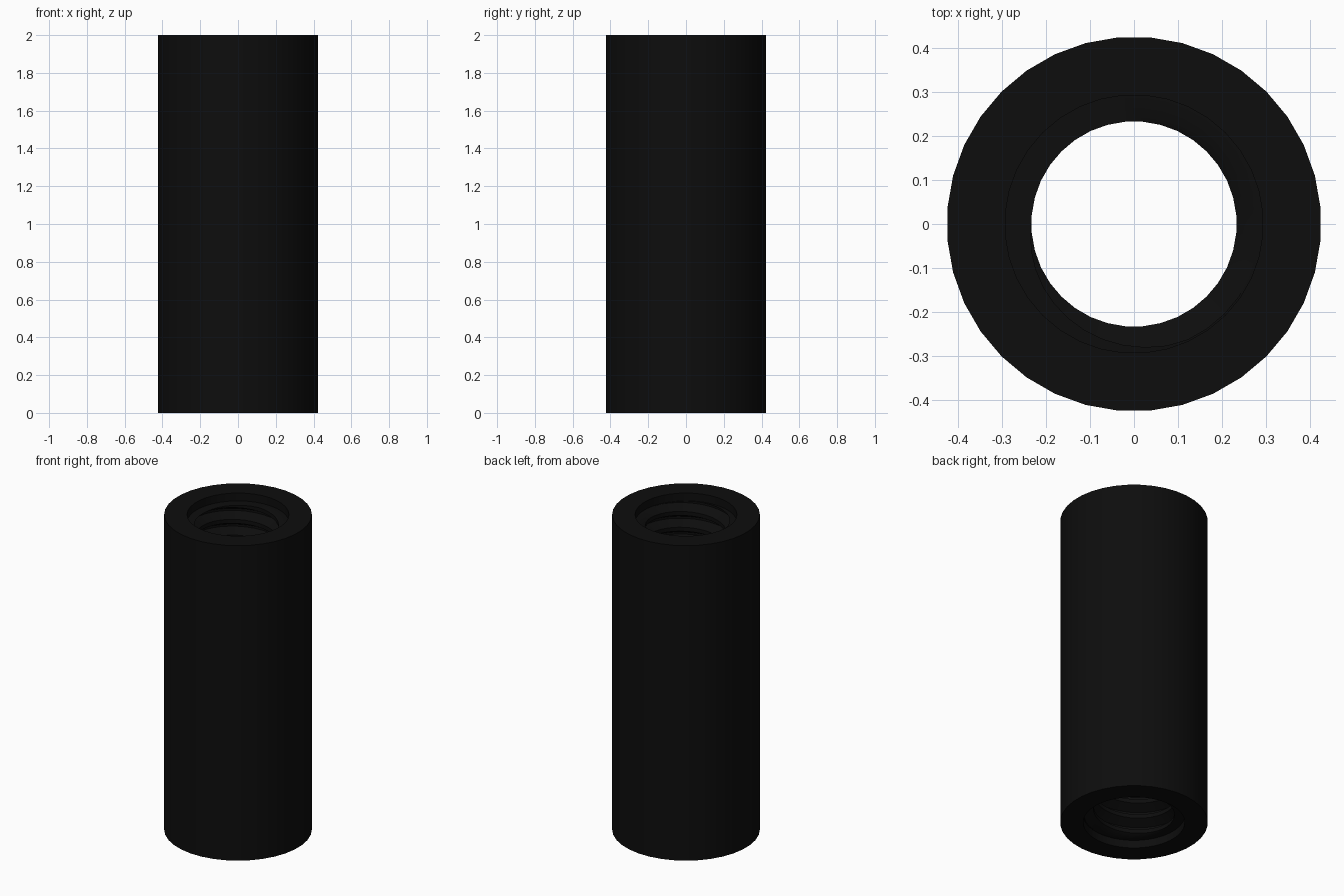
import bpy, bmesh, math

if "Cube" in bpy.data.objects:
    bpy.data.objects.remove(bpy.data.objects["Cube"])

SIDES = 36
OUTER, BORE, CREST = 0.425, 0.293, 0.233   # outside, thread root and thread crest radii
HEIGHT, RELIEF, PITCH = 2.0, 0.05, 0.1
Z0, Z1 = RELIEF, HEIGHT - RELIEF
KNOTS = [(0.0, CREST), (0.25, CREST), (0.56, BORE - 0.004), (0.69, BORE - 0.004), (1.0, CREST)]


def thread_radius(phase):
    phase %= 1.0
    for (a, ra), (b, rb) in zip(KNOTS, KNOTS[1:]):
        if phase <= b:
            return ra + (rb - ra) * (phase - a) / (b - a)
    return CREST


bm = bmesh.new()


def bridge(ring_a, ring_b):
    n = len(ring_a)
    for i in range(n):
        j = (i + 1) % n
        bm.faces.new((ring_a[i], ring_a[j], ring_b[j], ring_b[i]))


def ring(r, z):
    return [bm.verts.new((r * math.cos(t), r * math.sin(t), z))
            for t in (2 * math.pi * (i + 0.5) / SIDES for i in range(SIDES))]


# outer wall, flat end rims and smooth reliefs at the mouths of the bore
rings = [ring(BORE, Z0), ring(BORE, 0), ring(OUTER, 0),
         ring(OUTER, HEIGHT), ring(BORE, HEIGHT), ring(BORE, Z1)]
for a, b in zip(rings, rings[1:]):
    bridge(a, b)

# helical internal thread, clipped at the reliefs
turns = math.ceil(HEIGHT / PITCH)
columns = []
for i in range(SIDES + 1):
    frac = (i + 0.5) / SIDES
    t = 2 * math.pi * frac
    col = []
    for k in range(-2, turns + 1):
        for phase, _ in KNOTS[:-1]:
            z = min(max(PITCH * (k + phase + frac), Z0), Z1)
            r = thread_radius(round(z / PITCH - frac, 6))
            col.append(bm.verts.new((r * math.cos(t), r * math.sin(t), z)))
    columns.append(col)
for a, b in zip(columns, columns[1:]):
    for j in range(len(a) - 1):
        bm.faces.new((a[j], a[j + 1], b[j + 1], b[j]))

# small ledges between the thread ends and the reliefs
for end, relief in ((0, rings[0]), (-1, rings[-1])):
    for i in range(SIDES):
        j = (i + 1) % SIDES
        bm.faces.new((columns[i][end], columns[i + 1][end], relief[j], relief[i]))

bmesh.ops.remove_doubles(bm, verts=bm.verts, dist=0.0005)
bmesh.ops.dissolve_degenerate(bm, edges=bm.edges, dist=0.0001)
bmesh.ops.recalc_face_normals(bm, faces=bm.faces)
mesh = bpy.data.meshes.new("threaded_sleeve")
bm.to_mesh(mesh)
bm.free()
sleeve = bpy.data.objects.new("threaded_sleeve", mesh)
bpy.context.collection.objects.link(sleeve)

# black finish
mat = bpy.data.materials.new("black")
mat.diffuse_color = (0.004, 0.004, 0.004, 1)
mat.use_nodes = True
mat.node_tree.nodes["Principled BSDF"].inputs["Base Color"].default_value = mat.diffuse_color
mesh.materials.append(mat)

bpy.context.view_layer.objects.active = sleeve
sleeve.select_set(True)
bpy.ops.object.shade_smooth_by_angle(angle=math.radians(30))
